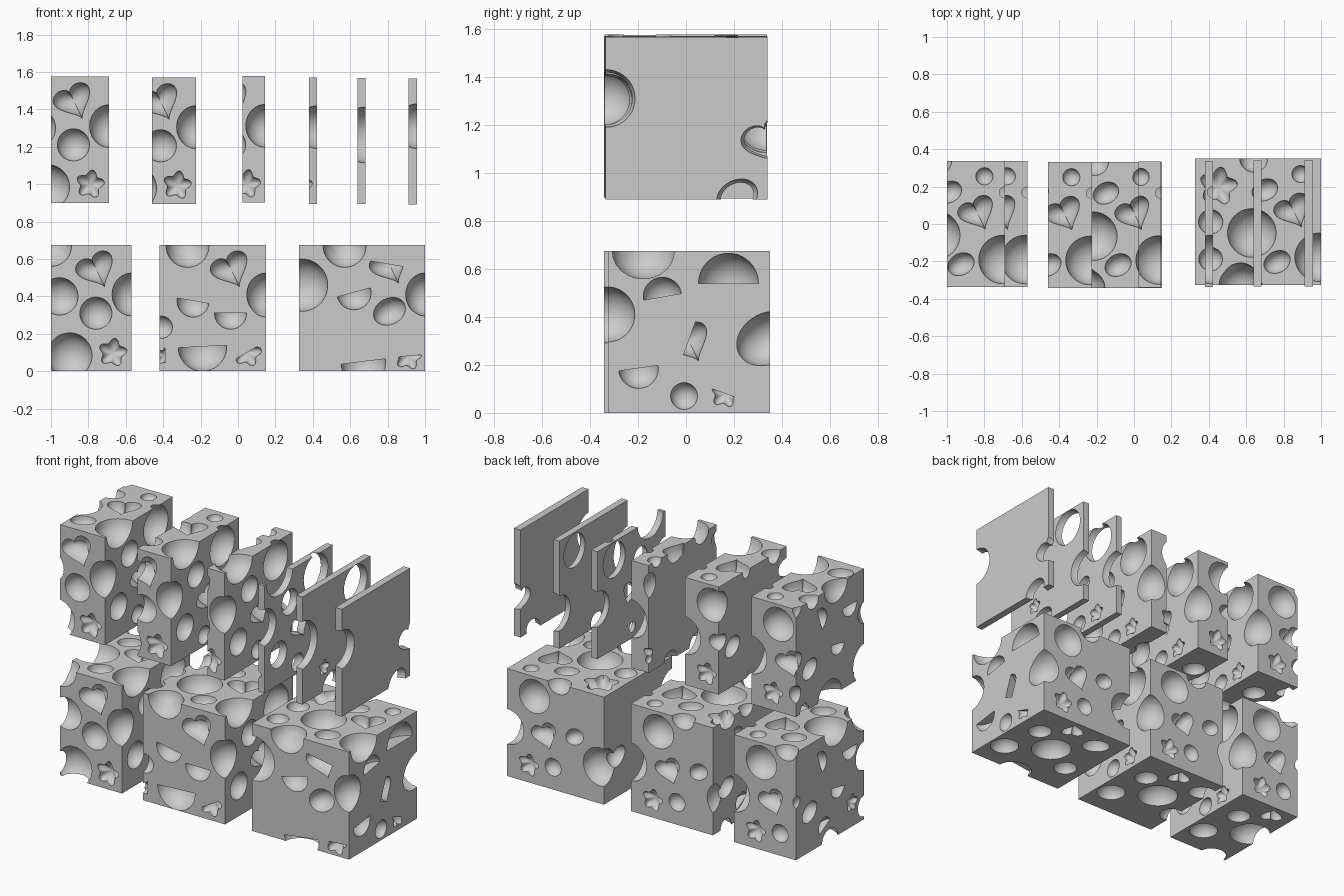
import bpy, bmesh, math
from mathutils import Matrix, Vector

if "Cube" in bpy.data.objects:
    bpy.data.objects.remove(bpy.data.objects["Cube"])

S = 0.675          # cube side
H = S / 2


def outline(kind, n=40):
    """Unit outline of a hole: round, oval, heart or star."""
    pts = []
    for i in range(n):
        t = 2 * math.pi * i / n
        if kind == 'heart':
            x = 1.04 * math.sin(t) ** 3
            y = (13 * math.cos(t) - 4.4 * math.cos(2 * t) - 1.5 * math.cos(3 * t) - 0.6 * math.cos(4 * t)) / 15
            a = -0.45
            pts.append((x * math.cos(a) - y * math.sin(a) * -1, -x * math.sin(a) * -1 * -1 + y * math.cos(a)))
        else:
            r = 0.83 + 0.16 * math.cos(5 * (t - 1.4)) if kind == 'star' else 1.0
            x, y = r * math.cos(t), r * math.sin(t)
            if kind == 'oval':
                x, y = x + 0.1 * y, 0.87 * y + 0.1 * x
            pts.append((x, y))
    return pts


# Face frames: columns are local right, up and outward
X, Y, Z = Vector((1, 0, 0)), Vector((0, 1, 0)), Vector((0, 0, 1))
FRAMES = {
    'front': (X, Z, -Y), 'back': (-X, Z, Y), 'right': (Y, Z, X),
    'left': (-Y, Z, -X), 'top': (X, Y, Z), 'bottom': (X, -Y, -Z)}


def place(face, u, v, w):
    return Vector({'front': (u, -H, v), 'back': (u, H, v), 'right': (0, u, v),
                   'left': (-w, u, v), 'top': (u, v, S), 'bottom': (u, v, 0)}[face])


def cutter(face, w, u, v, r, kind='round', half=None):
    """Rounded hole body; half = direction (degrees) of the side sliced off."""
    bm = bmesh.new()
    pts, k = outline(kind), 5
    depth = r * (0.6 if kind == 'star' else 0.9)
    rings = []
    for j in range(-k, k + 1):
        a = j / (k + 1) * math.pi / 2
        rings.append([bm.verts.new((x * r * math.cos(a), y * r * math.cos(a), depth * math.sin(a)))
                      for x, y in pts])
    n = len(pts)
    for a, b in zip(rings, rings[1:]):
        for i in range(n):
            bm.faces.new((a[i], a[(i + 1) % n], b[(i + 1) % n], b[i]))
    for ring, zz in ((rings[0], -depth), (rings[-1], depth)):
        tip = bm.verts.new((0, 0, zz))
        for i in range(n):
            bm.faces.new((ring[i], ring[(i + 1) % n], tip))
    if half is not None:
        a = math.radians(half)
        d = Vector((math.cos(a), math.sin(a), 0.15))
        res = bmesh.ops.bisect_plane(bm, geom=bm.verts[:] + bm.edges[:] + bm.faces[:], dist=1e-5,
                                     plane_co=d * r * 0.013, plane_no=d, clear_outer=True)
        edges = [e for e in res['geom_cut'] if isinstance(e, bmesh.types.BMEdge)]
        bmesh.ops.holes_fill(bm, edges=edges, sides=0)
    bmesh.ops.recalc_face_normals(bm, faces=bm.faces)
    m = Matrix(FRAMES[face]).transposed().to_4x4()
    m.translation = place(face, u, v, w)
    bm.transform(m)
    me = bpy.data.meshes.new('hole')
    bm.to_mesh(me)
    bm.free()
    ob = bpy.data.objects.new('hole_cutter', me)
    ob.hide_render = True
    bpy.context.collection.objects.link(ob)
    return ob


def carve(name, x1, w, yc, z0, holes):
    """Block with right edge at x1 and width w, carved by its holes."""
    bm = bmesh.new()
    bmesh.ops.create_cube(bm, size=1, matrix=Matrix.Translation((-w / 2, 0, H)) @ Matrix.Diagonal((w, S, S, 1)))
    me = bpy.data.meshes.new(name)
    bm.to_mesh(me)
    bm.free()
    ob = bpy.data.objects.new(name, me)
    bpy.context.collection.objects.link(ob)
    cutters = []
    for face, items in holes.items():
        for it in items:
            c = cutter(face, w, *it)
            mod = ob.modifiers.new('hole', 'BOOLEAN')
            mod.operation, mod.solver, mod.object = 'DIFFERENCE', 'MANIFOLD', c
            cutters.append(c)
    dg = bpy.context.evaluated_depsgraph_get()
    ob.data = bpy.data.meshes.new_from_object(ob.evaluated_get(dg))
    ob.modifiers.clear()
    for c in cutters:
        bpy.data.objects.remove(c)
    ob.location = (x1, yc, z0)
    bpy.ops.object.select_all(action='DESELECT')
    ob.select_set(True)
    bpy.context.view_layer.objects.active = ob
    bpy.ops.object.shade_smooth_by_angle(angle=math.radians(30))
    # Outer and cut faces stay flat
    for p in ob.data.polygons:
        if max(abs(c) for c in p.normal) > 0.9999:
            p.use_smooth = False


# Hole layouts, measured from the right edge of the cube
front_full = [(-.19, .55, .1, 'heart'), (.01, .41, .11), (-.19, .31, .086), (-.1, .1, .078, 'star'),
              (-.33, .085, .12), (-.385, .4, .1), (-.43, .67, .11)]
front_mid = [(-.19, .55, .1, 'heart'), (.0, .38, .09, 'round', 30), (-.19, .31, .086, 'round', 90),
             (-.1, .1, .078, 'star', 120), (-.34, .13, .13, 'round', 93), (-.39, .375, .086, 'round', 80),
             (-.42, .67, .115), (-.56, .235, .06), (-.54, .08, .05, 'star', 0)]
front_cut = [(-.19, .57, .1, 'heart', 80), (-.66, .46, .14), (-.19, .32, .085, 'oval'),
             (-.38, .42, .092, 'round', 105), (-.43, .67, .115), (-.01, .42, .09, 'round', 120),
             (-.33, .05, .12, 'round', 97), (-.09, .08, .075, 'star', 95)]
top = [(-.11, .255, .046), (-.15, .065, .095, 'heart'), (-.01, -.19, .13), (-.235, -.215, .07, 'oval'),
       (-.3, .17, .068, 'oval'), (-.37, -.06, .13), (-.36, .34, .075), (-.43, -.32, .1),
       (-.55, .19, .105, 'star'), (-.59, .0, .065), (-.59, -.2, .063)]
right_full = [(.17, .56, .12), (-.34, .41, .115), (-.09, .48, .08), (.01, .3, .085, 'heart'),
              (.33, .31, .12), (-.2, .19, .083), (-.01, .07, .056), (.15, .08, .06, 'star')]
right_cut = [(.165, .54, .125, 'round', -90), (-.34, .41, .115), (-.11, .485, .08, 'round', -80),
             (.0, .3, .085, 'heart', 160), (.33, .31, .13, 'oval'), (-.21, .185, .083, 'round', 98),
             (-.02, .07, .056), (.15, .08, .06, 'star', 70)]
back = [(-.19, .55, .105), (-.65, .23, .12), (-.47, .37, .06, 'oval'),
        (-.32, .14, .055), (-.15, .11, .07, 'star'), (-.26, .33, .085, 'heart')]
bottom = [(-.15, .12, .07), (-.34, .0, .12), (-.1, -.15, .085), (-.52, .2, .08, 'oval'),
          (-.55, -.12, .07), (-.3, .25, .065, 'heart')]
left = [(-.2, .5, .07, 'round', 90), (.1, .52, .07, 'round', 200), (-.08, .3, .065, 'round', 80),
        (.2, .25, .07, 'oval'), (-.22, .15, .055, 'star'), (.05, .1, .06, 'round', -60)]

full = dict(front=front_full, top=top, right=right_full, back=back, bottom=bottom, left=left)

# Bottom row: large blocks
carve('large_block_left', -.57, .43, .0, 0, full)
carve('large_block_middle', .15, .57, -.005, 0, dict(full, front=front_mid))
carve('large_block_right', 1.0, S, .012, 0, dict(full, front=front_cut, right=right_cut, left=left[2:5]))

# Top row: blocks that get thinner
small = dict(full, front=front_full[:6])
carve('small_block_left', -.69, .31, .0, .9, dict(small, left=left[:4]))
carve('small_block_middle', -.225, .235, -.005, .895, dict(small, left=left[2:5]))
carve('small_block_right', .145, .12, -.003, .902, dict(small, left=[]))

# Top row: thin slices
carve('slice_left', .422, .042, .0, .895, dict(full, left=[], top=[top[2]], bottom=[], front=front_full[:4]))
carve('slice_middle', .682, .042, .003, .893, {'right': [
    (.19, .56, .115), (-.34, .37, .15), (.34, .22, .12), (-.05, .02, .09, 'oval'), (-.12, .15, .05, 'star')]})
carve('slice_right', .957, .045, .003, .89, {'right': [
    (-.335, .42, .12), (.345, .25, .11, 'heart'), (.21, .01, .085, 'oval')]})
